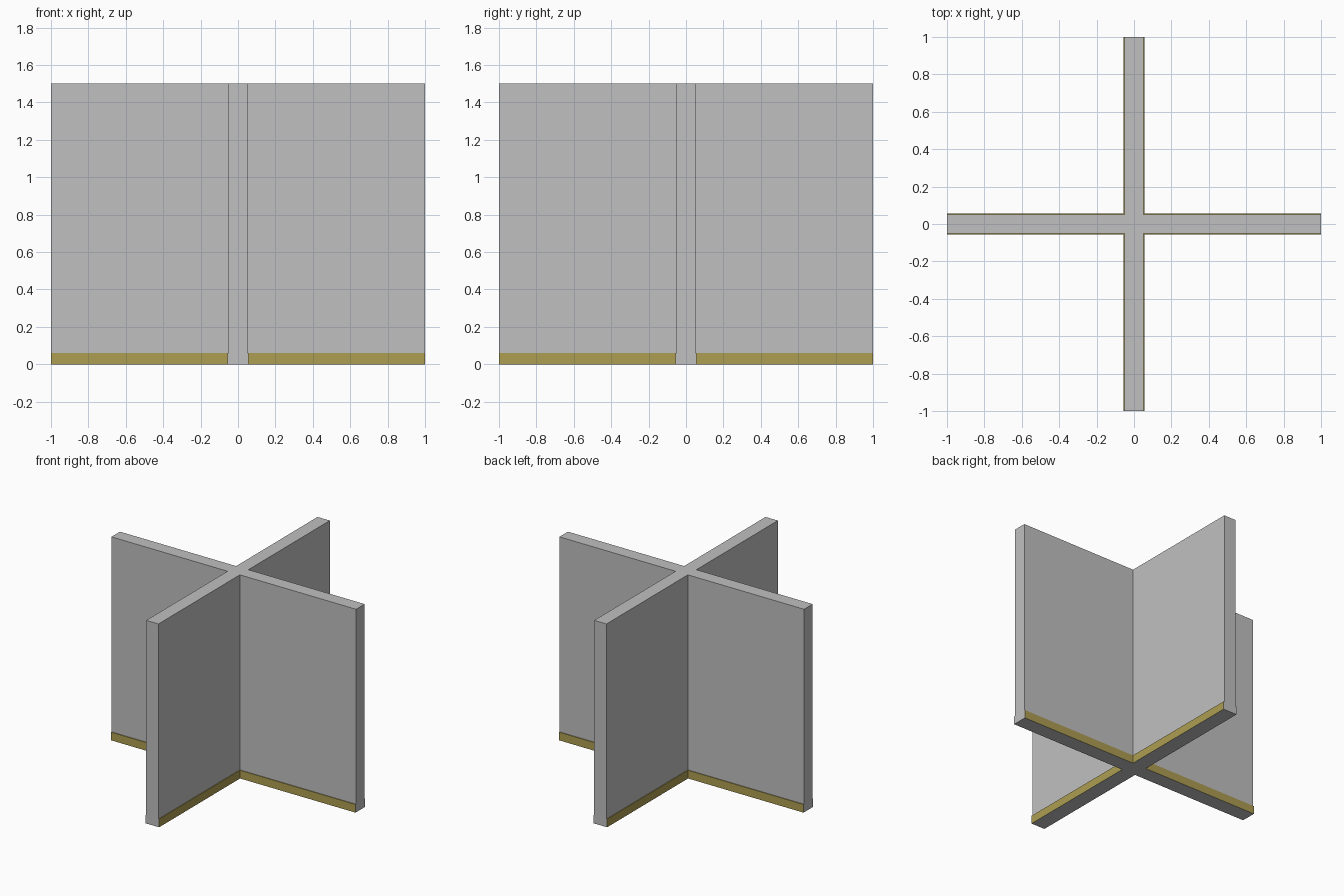
import bpy
import bmesh

if "Cube" in bpy.data.objects:
    bpy.data.objects.remove(bpy.data.objects["Cube"])

WALL, SKIRT = 0.05, 0.056          # half thicknesses
SKIRT_TOP, HEIGHT = 0.06, 1.5


def material(name, color):
    m = bpy.data.materials.new(name)
    m.diffuse_color = (*color, 1)
    m.use_nodes = True
    m.node_tree.nodes["Principled BSDF"].inputs["Base Color"].default_value = m.diffuse_color
    return m


def cross(t):
    """Plus-shaped outline, counterclockwise: one arm turned four times."""
    pts = []
    x, y = (1, 0), (0, 1)
    for _ in range(4):
        for a, b in ((1, -t), (1, t), (t, t)):
            pts.append((a * x[0] + b * y[0], a * x[1] + b * y[1]))
        x, y = y, (-x[0], -x[1])
    return pts


# Crossed partition walls with a slightly thicker skirting strip at the foot
bm = bmesh.new()
levels = ((0, SKIRT), (SKIRT_TOP, SKIRT), (SKIRT_TOP, WALL), (HEIGHT, WALL))
rings = [[bm.verts.new((x, y, z)) for x, y in cross(t)] for z, t in levels]
for k in range(3):
    lo, hi = rings[k], rings[k + 1]
    for i in range(12):
        j = (i + 1) % 12
        arm_end = i % 3 == 0
        if k == 1 and arm_end:      # skirting is flush with the wall here
            continue
        f = bm.faces.new((lo[i], lo[j], hi[j], hi[i]))
        f.material_index = int(k < 2 and not arm_end)
bm.faces.new(rings[0][::-1])
bm.faces.new(rings[-1])

mesh = bpy.data.meshes.new("crossed_walls")
bm.to_mesh(mesh)
bm.free()
mesh.materials.append(material("wall_grey", (0.53, 0.53, 0.53)))
mesh.materials.append(material("skirting_gold", (0.42, 0.34, 0.085)))
walls = bpy.data.objects.new("crossed_walls", mesh)
bpy.context.collection.objects.link(walls)
